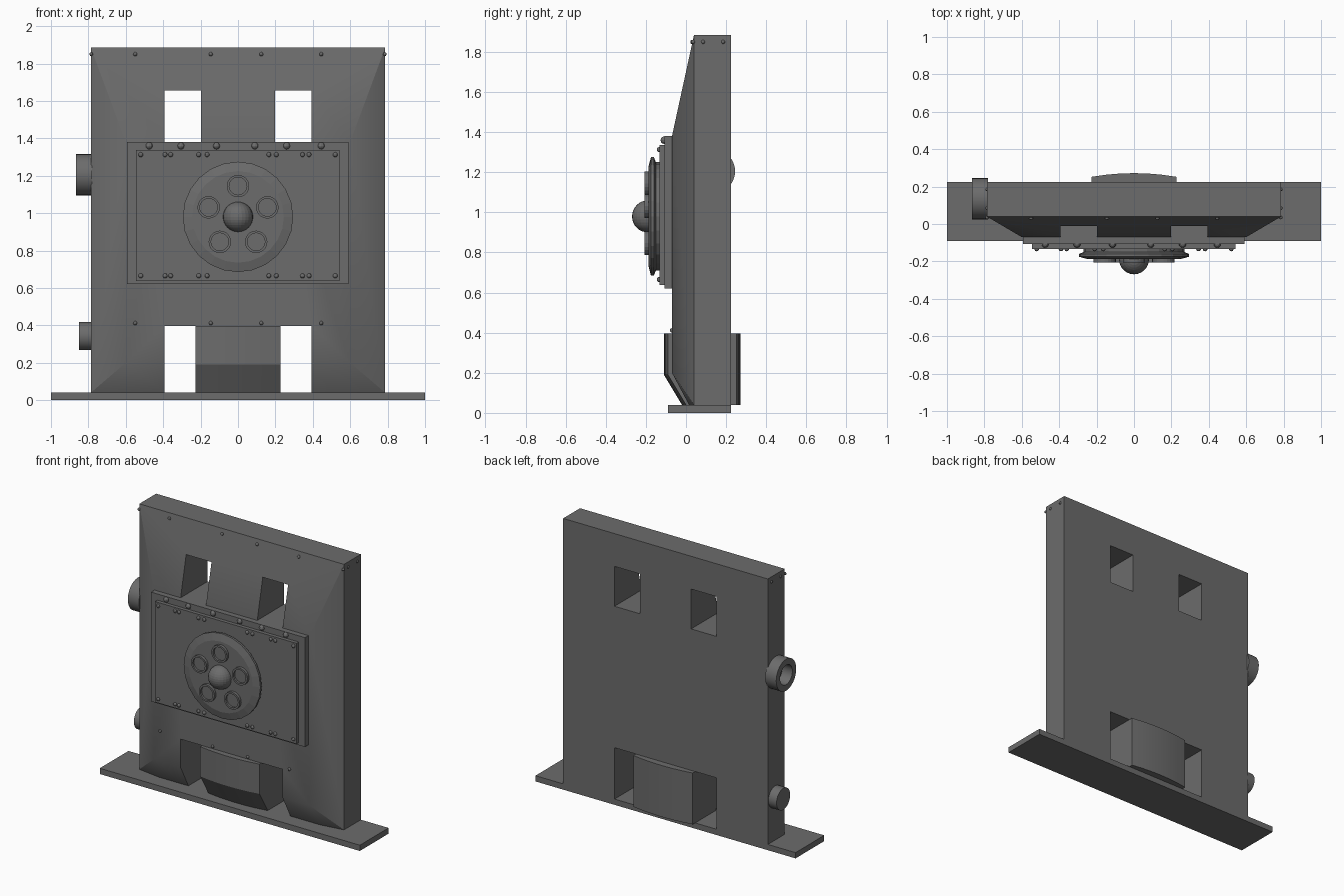
import bpy, bmesh, math
from mathutils import Vector, Matrix

if "Cube" in bpy.data.objects:
    bpy.data.objects.remove(bpy.data.objects["Cube"], do_unlink=True)

steel = bpy.data.materials.new("dark steel")
steel.use_nodes = True
GREY = (0.15, 0.15, 0.15, 1)
steel.diffuse_color = GREY
steel.node_tree.nodes["Principled BSDF"].inputs["Base Color"].default_value = GREY


def finish(name, bm):
    bmesh.ops.recalc_face_normals(bm, faces=bm.faces)
    mesh = bpy.data.meshes.new(name)
    bm.to_mesh(mesh)
    bm.free()
    mesh.materials.append(steel)
    ob = bpy.data.objects.new(name, mesh)
    bpy.context.collection.objects.link(ob)
    return ob


def hull(name, points):
    bm = bmesh.new()
    for p in points:
        bm.verts.new(p)
    bmesh.ops.convex_hull(bm, input=bm.verts)
    bmesh.ops.dissolve_limit(bm, angle_limit=0.01, verts=bm.verts, edges=bm.edges)
    return finish(name, bm)


def box(name, xs, ys, zs):
    return hull(name, [(x, y, z) for x in xs for y in ys for z in zs])


def lathe(name, profile, centre, axis, segs=24, closed=False):
    """Spin a (radius, distance along axis) profile."""
    bm = bmesh.new()
    rot = Vector(axis).to_track_quat('Z', 'Y').to_matrix()
    rings = []
    for r, h in profile:
        ring = []
        for i in range(segs):
            a = math.tau * i / segs
            p = rot @ Vector((r * math.cos(a), r * math.sin(a), h))
            ring.append(bm.verts.new(p + Vector(centre)))
        rings.append(ring)
    pairs = list(zip(rings, rings[1:]))
    if closed:
        pairs.append((rings[-1], rings[0]))
    else:
        bm.faces.new(rings[0])
        bm.faces.new(rings[-1])
    for a, b in pairs:
        for i in range(segs):
            j = (i + 1) % segs
            bm.faces.new((a[i], a[j], b[j], b[i]))
    return finish(name, bm)


def balls(name, points, radius, segs=10, rings=6):
    bm = bmesh.new()
    for p in points:
        bmesh.ops.create_uvsphere(bm, u_segments=segs, v_segments=rings, radius=radius,
                                  matrix=Matrix.Translation(p))
    return finish(name, bm)


def smooth(ob, degrees):
    bpy.ops.object.select_all(action='DESELECT')
    ob.select_set(True)
    bpy.context.view_layer.objects.active = ob
    bpy.ops.object.shade_smooth_by_angle(angle=math.radians(degrees))


FRONT = (0, -1, 0)
SIDE = (-1, 0, 0)

# Base and wall with a bevelled bulge on its front
box("base_plate", (-1, 1), (-0.09, 0.225), (0, 0.04))
wall_points = []
for s in (-1, 1):
    wall_points += [(s * 0.787, y, z) for y in (0.04, 0.225) for z in (0.04, 1.885)]
    wall_points += [(s * 0.6, -0.07, 1.38), (s * 0.6, -0.07, 0.2), (s * 0.62, 0.015, 0.04)]
wall = hull("wall", wall_points)

# Windows and foot opening
cutters = [box("window_cutter", (s * 0.197, s * 0.392), (-0.5, 0.5), (1.38, 1.657)) for s in (-1, 1)]
cutters.append(box("foot_cutter", (-0.392, 0.392), (-0.5, 0.5), (0.0, 0.397)))
bpy.context.view_layer.objects.active = wall
for c in cutters:
    mod = wall.modifiers.new("opening", 'BOOLEAN')
    mod.operation = 'DIFFERENCE'
    mod.solver = 'EXACT'
    mod.object = c
    bpy.ops.object.modifier_apply(modifier=mod.name)
    bpy.data.objects.remove(c, do_unlink=True)
smooth(wall, 32)

# Curved block standing in the foot opening
block_points = []
for i in range(-3, 4):
    x = 0.228 * i / 3
    bow = 0.02 * (1 - (i / 3) ** 2)
    front, back = -0.09 - bow, 0.252 + bow
    block_points += [(x, back, 0.04), (x, back, 0.397), (x, front, 0.397),
                     (x, front, 0.19), (x, front + 0.09, 0.04)]
smooth(hull("foot_block", block_points), 20)

# Stepped front panel
box("panel_back", (-0.593, 0.59), (-0.108, -0.06), (0.62, 1.38))
box("panel_front", (-0.545, 0.542), (-0.133, -0.1), (0.638, 1.337))

# Round hatch with a ring of ports and a central knob
CZ = 0.98
lathe("hatch", [(0.27, 0.12), (0.27, 0.15), (0.295, 0.16), (0.295, 0.175), (0.245, 0.188)],
      (0, 0, CZ), FRONT)
for k in range(5):
    a = math.radians(90 + 72 * k)
    lathe("port", [(0.06, 0.18), (0.06, 0.207), (0.047, 0.207), (0.047, 0.193), (0.03, 0.193)],
          (0.165 * math.cos(a), 0, CZ + 0.165 * math.sin(a)), FRONT, 20)
balls("hatch_knob", [(0, -0.189, CZ)], 0.08, 24, 16)

# Rivets and bolts
panel_xs = (-0.52, -0.39, -0.36, -0.21, -0.165, 0.165, 0.205, 0.345, 0.38, 0.52)
balls("panel_rivets", [(x, -0.133, z) for x in panel_xs for z in (0.665, 1.313)], 0.013)
balls("panel_bolts", [(x, -0.108, 1.36) for x in (-0.475, -0.305, -0.115, 0.09, 0.26, 0.445)], 0.019)
wall_xs = (-0.55, -0.145, 0.125, 0.445)
balls("wall_rivets", [(x, y, z) for x in wall_xs for y, z in ((0.032, 1.85), (-0.07, 0.412))], 0.011)
balls("side_rivets", [(s * 0.785, y, 1.85) for s in (-1, 1) for y in (0.035, 0.085, 0.185)], 0.01)

# Pipe fittings on the right side
ring = lathe("upper_pipe_ring", [(0.11, 0.78), (0.11, 0.865), (0.068, 0.865), (0.068, 0.78)],
             (0, 0.135, 1.205), SIDE, 32, closed=True)
smooth(ring, 30)
smooth(lathe("lower_pipe_cap", [(0.075, 0.78), (0.075, 0.85)], (0, 0.145, 0.342), SIDE, 32), 30)
